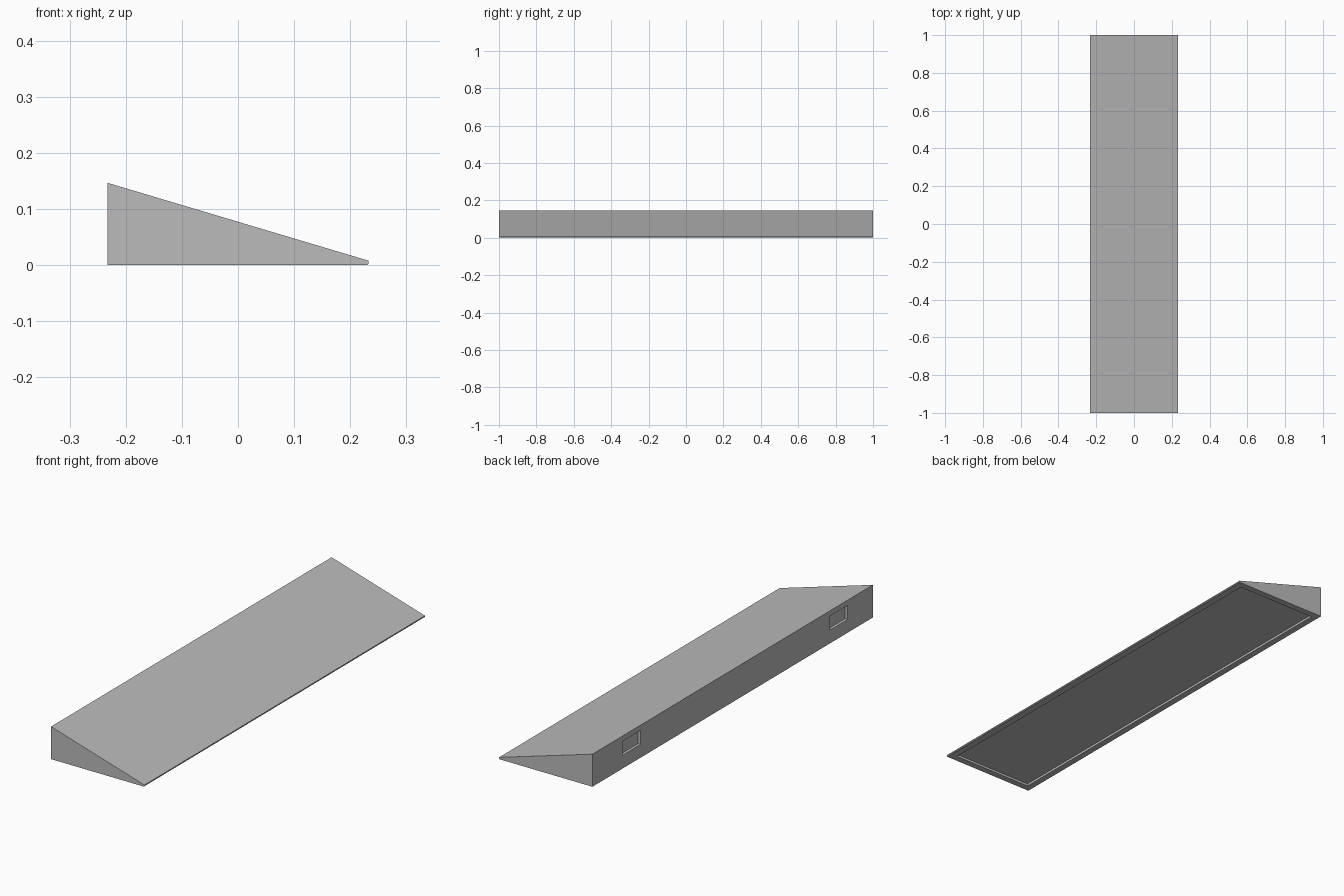
import bpy
import bmesh
from mathutils import Vector

cube = bpy.data.objects.get("Cube")
if cube:
    bpy.data.objects.remove(cube, do_unlink=True)

HALF_W, HALF_L, HEIGHT, LIP = 0.233, 1.0, 0.147, 0.008
RIM, RIM_DEPTH = 0.03, 0.01
POCKET_Y = [(0.657, 0.786), (-0.82, -0.693)]
POCKET_Z = (0.06, 0.123)
POCKET_DEPTH = 0.012

grey = bpy.data.materials.new("plain grey")
grey.use_nodes = True
colour = (0.5, 0.5, 0.5, 1)
grey.diffuse_color = colour
grey.node_tree.nodes["Principled BSDF"].inputs["Base Color"].default_value = colour

bm = bmesh.new()


def facing(direction):
    bm.normal_update()
    return [f for f in bm.faces if f.normal.dot(Vector(direction)) > 0.99]


def sink(faces, depth):
    bmesh.ops.inset_region(bm, faces=faces, thickness=0.0004, depth=-depth,
                           use_even_offset=True, use_boundary=True)


# Wedge: side profile extruded along the length
profile = [(-HALF_W, 0), (HALF_W - 0.003, 0), (HALF_W, 0.003),
           (HALF_W, LIP), (-HALF_W, HEIGHT)]
end = bm.faces.new([bm.verts.new((x, -HALF_L, z)) for x, z in profile])
ext = bmesh.ops.extrude_face_region(bm, geom=[end], use_keep_orig=True)
moved = [v for v in ext["geom"] if isinstance(v, bmesh.types.BMVert)]
bmesh.ops.translate(bm, verts=moved, vec=(0, 2 * HALF_L, 0))
bmesh.ops.recalc_face_normals(bm, faces=bm.faces[:])

# Shallow recess in the underside, inside a flat rim
underside = facing((0, 0, -1))
bmesh.ops.inset_region(bm, faces=underside, thickness=RIM, depth=0,
                       use_even_offset=True, use_boundary=True)
sink(underside, RIM_DEPTH)

# Cut lines on the tall face around the two pockets
cuts = [((0, y, 0), (0, 1, 0)) for pair in POCKET_Y for y in pair]
cuts += [((0, 0, z), (0, 0, 1)) for z in POCKET_Z]
for point, normal in cuts:
    tall = [f for f in facing((-1, 0, 0)) if f.calc_center_median().x < -HALF_W + 0.001]
    geom = set(tall)
    for f in tall:
        geom.update(f.edges)
        geom.update(f.verts)
    bmesh.ops.bisect_plane(bm, geom=list(geom), dist=1e-5,
                           plane_co=point, plane_no=normal)

# Sunken rectangular pockets
for low, high in POCKET_Y:
    pocket = []
    for f in facing((-1, 0, 0)):
        c = f.calc_center_bounds()
        if low < c.y < high and POCKET_Z[0] < c.z < POCKET_Z[1]:
            pocket.append(f)
    sink(pocket, POCKET_DEPTH)

mesh = bpy.data.meshes.new("ramp_wedge")
bm.to_mesh(mesh)
bm.free()
mesh.materials.append(grey)
ramp = bpy.data.objects.new("ramp_wedge", mesh)
bpy.context.collection.objects.link(ramp)
